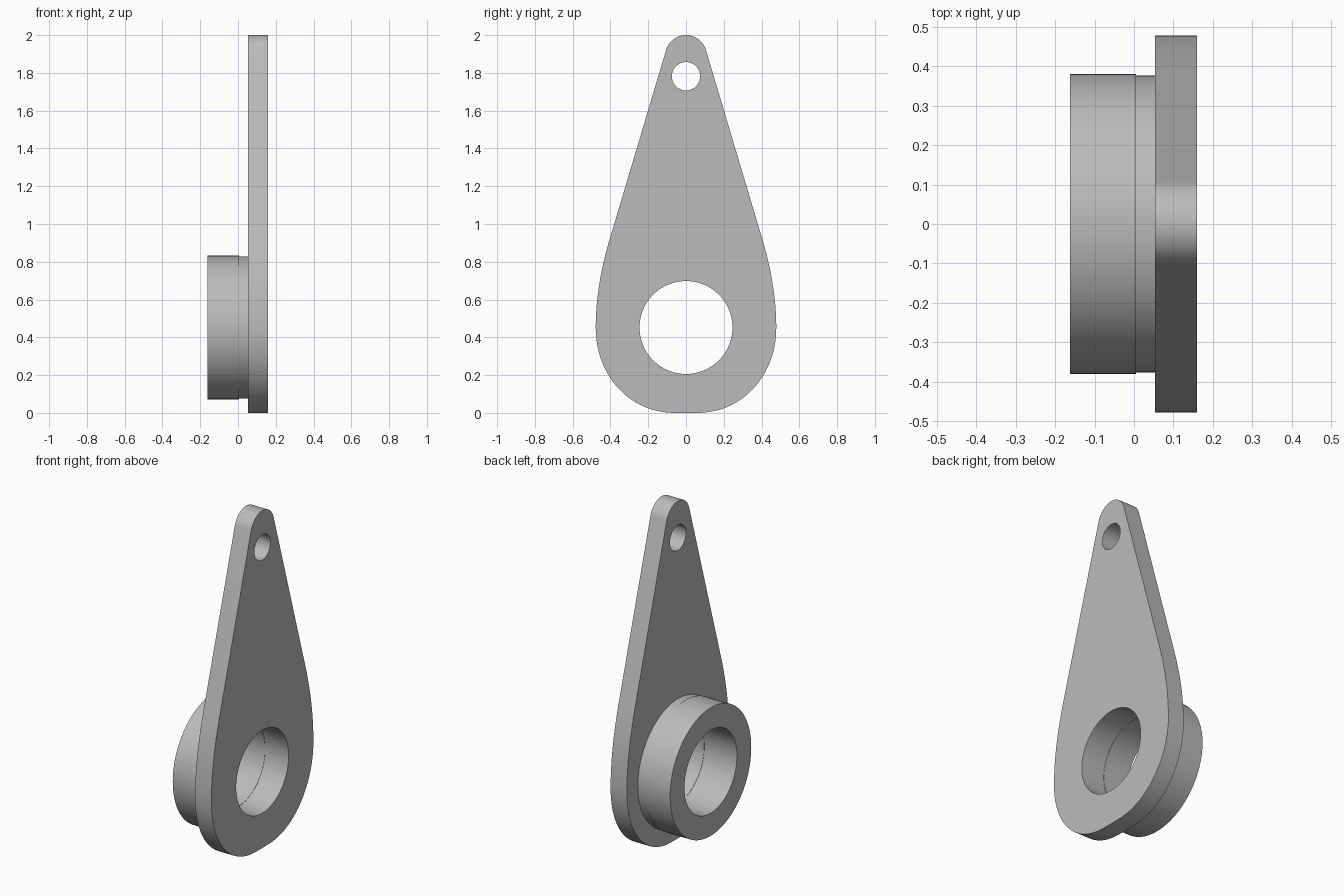
import bpy
import bmesh
from math import sin, cos, pi, radians
from mathutils import Matrix, Vector
from mathutils.geometry import interpolate_bezier

cube = bpy.data.objects.get("Cube")
if cube:
    bpy.data.objects.remove(cube)

grey = bpy.data.materials.new("plain_grey")
grey.use_nodes = True
colour = (0.5, 0.5, 0.5, 1)
grey.diffuse_color = colour
grey.node_tree.nodes["Principled BSDF"].inputs["Base Color"].default_value = colour

BORE_Z = 0.452


def circle(radius, z, count=96):
    return [(radius * cos(2 * pi * i / count), z + radius * sin(2 * pi * i / count))
            for i in range(count)]


def bezier(*points, count=24):
    return [tuple(p) for p in interpolate_bezier(*map(Vector, points), count)]


def slab(name, loops, x0, x1):
    """Extrude closed (y, z) loops, holes included, from x0 to x1."""
    curve = bpy.data.curves.new(name, "CURVE")
    curve.dimensions = "2D"
    curve.fill_mode = "BOTH"
    curve.extrude = (x1 - x0) / 2
    for loop in loops:
        spline = curve.splines.new("POLY")
        spline.points.add(len(loop) - 1)
        for point, (y, z) in zip(spline.points, loop):
            point.co = (y, z, 0, 1)
        spline.use_cyclic_u = True
    temp = bpy.data.objects.new(name + "_outline", curve)
    bpy.context.collection.objects.link(temp)
    bpy.context.view_layer.update()
    mesh = bpy.data.meshes.new_from_object(
        temp.evaluated_get(bpy.context.evaluated_depsgraph_get()))
    bpy.data.objects.remove(temp)

    # Stand the slab up: outline in the YZ plane, thickness along X
    mesh.transform(Matrix(((0, 0, 1, (x0 + x1) / 2), (1, 0, 0, 0),
                           (0, 1, 0, 0), (0, 0, 0, 1))))
    bm = bmesh.new()
    bm.from_mesh(mesh)
    bmesh.ops.remove_doubles(bm, verts=bm.verts, dist=0.0001)
    bmesh.ops.recalc_face_normals(bm, faces=bm.faces)
    bm.to_mesh(mesh)
    bm.free()
    mesh.name = name
    mesh.materials.clear()
    mesh.materials.append(grey)
    obj = bpy.data.objects.new(name, mesh)
    bpy.context.collection.objects.link(obj)
    bpy.ops.object.select_all(action="DESELECT")
    obj.select_set(True)
    bpy.context.view_layer.objects.active = obj
    bpy.ops.object.shade_smooth_by_angle(angle=radians(30))
    return obj


# Teardrop half outline: rounded tip, straight flank, wide belly, small flat foot
tip = [(0.11 * sin(a), 1.89 + 0.11 * cos(a))
       for a in (radians(73.4) * i / 16 for i in range(17))]
belly = bezier((0.41, 0.9), (0.45, 0.76), (0.478, 0.61), (0.478, 0.45))
foot = bezier((0.478, 0.45), (0.478, 0.2), (0.3, 0), (0.06, 0))
half = tip + belly + foot[1:]
outline = half + [(-y, z) for y, z in reversed(half[1:])]

# Lever plate with pivot hole and bore
slab("lever_plate", [outline, circle(0.075, 1.782, 64), circle(0.246, BORE_Z)], 0.053, 0.16)

# Hub with a slightly narrower neck against the plate
slab("hub", [circle(0.38, BORE_Z), circle(0.246, BORE_Z)], -0.162, 0.005)
slab("hub_neck", [circle(0.376, BORE_Z), circle(0.248, BORE_Z)], 0.005, 0.053)
